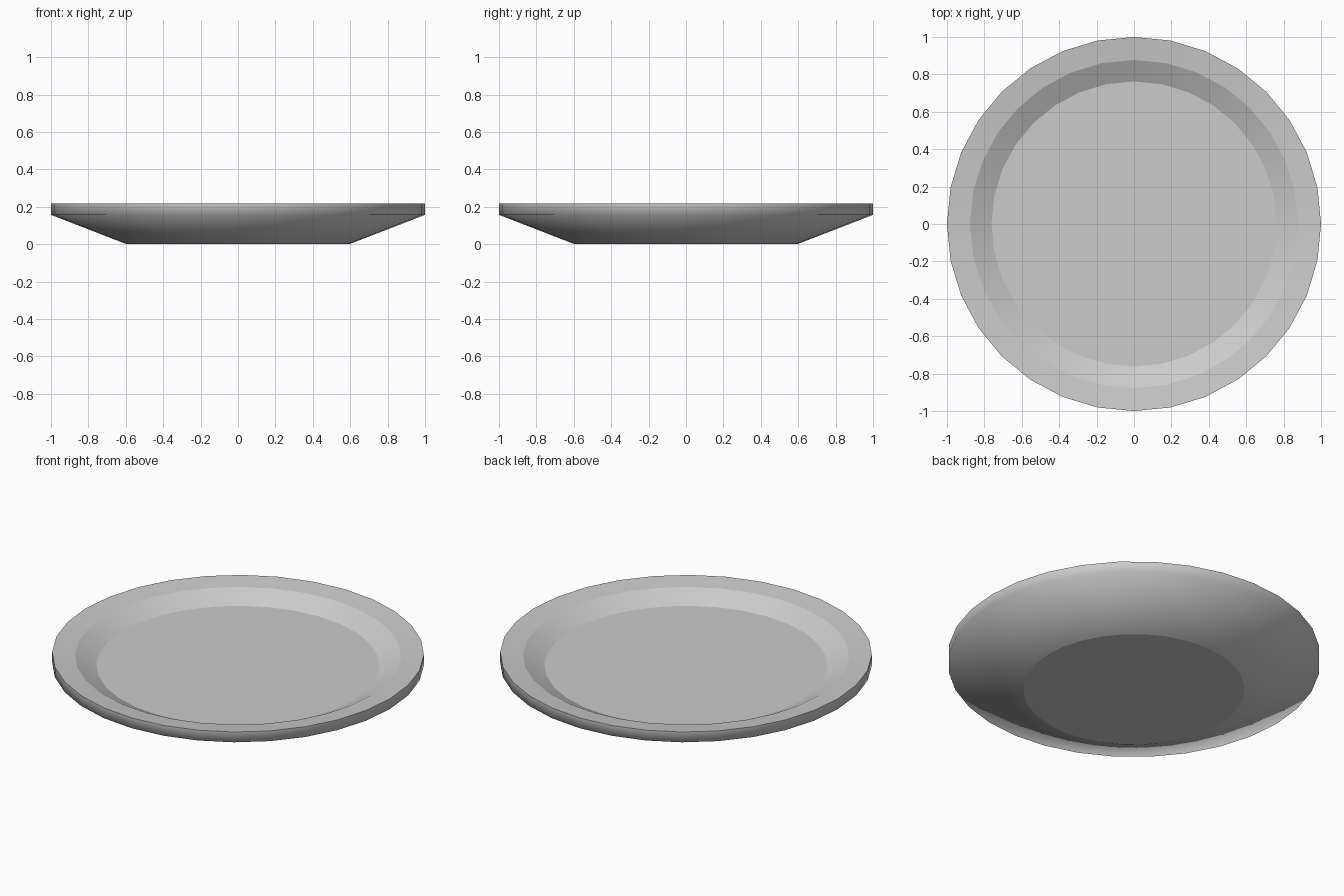
import bpy, bmesh
from math import sin, cos, tau

if "Cube" in bpy.data.objects:
    bpy.data.objects.remove(bpy.data.objects["Cube"])

SIDES = 32
# plate cross-section: foot, outer lip, sloped rim, well floor (radius, height, sharp ring)
PROFILE = [(0.595, 0.0, True), (1.0, 0.157, False), (1.0, 0.218, True),
           (0.877, 0.204, True), (0.762, 0.146, True)]

bm = bmesh.new()
rings = [[bm.verts.new((r * cos(tau * i / SIDES), r * sin(tau * i / SIDES), z))
          for i in range(SIDES)] for r, z, _ in PROFILE]

# walls between consecutive rings
for a, b in zip(rings, rings[1:]):
    for i in range(SIDES):
        j = (i + 1) % SIDES
        bm.faces.new((a[i], a[j], b[j], b[i]))

# underside and well floor
bm.faces.new(rings[0][::-1])
bm.faces.new(rings[-1])

# smooth around the plate, crisp between the bands
for f in bm.faces:
    f.smooth = True
for ring, (_, _, sharp) in zip(rings, PROFILE):
    for i in range(SIDES):
        bm.edges.get((ring[i], ring[(i + 1) % SIDES])).smooth = not sharp

mesh = bpy.data.meshes.new("plate")
bm.to_mesh(mesh)
bm.free()
plate = bpy.data.objects.new("plate", mesh)
bpy.context.collection.objects.link(plate)
